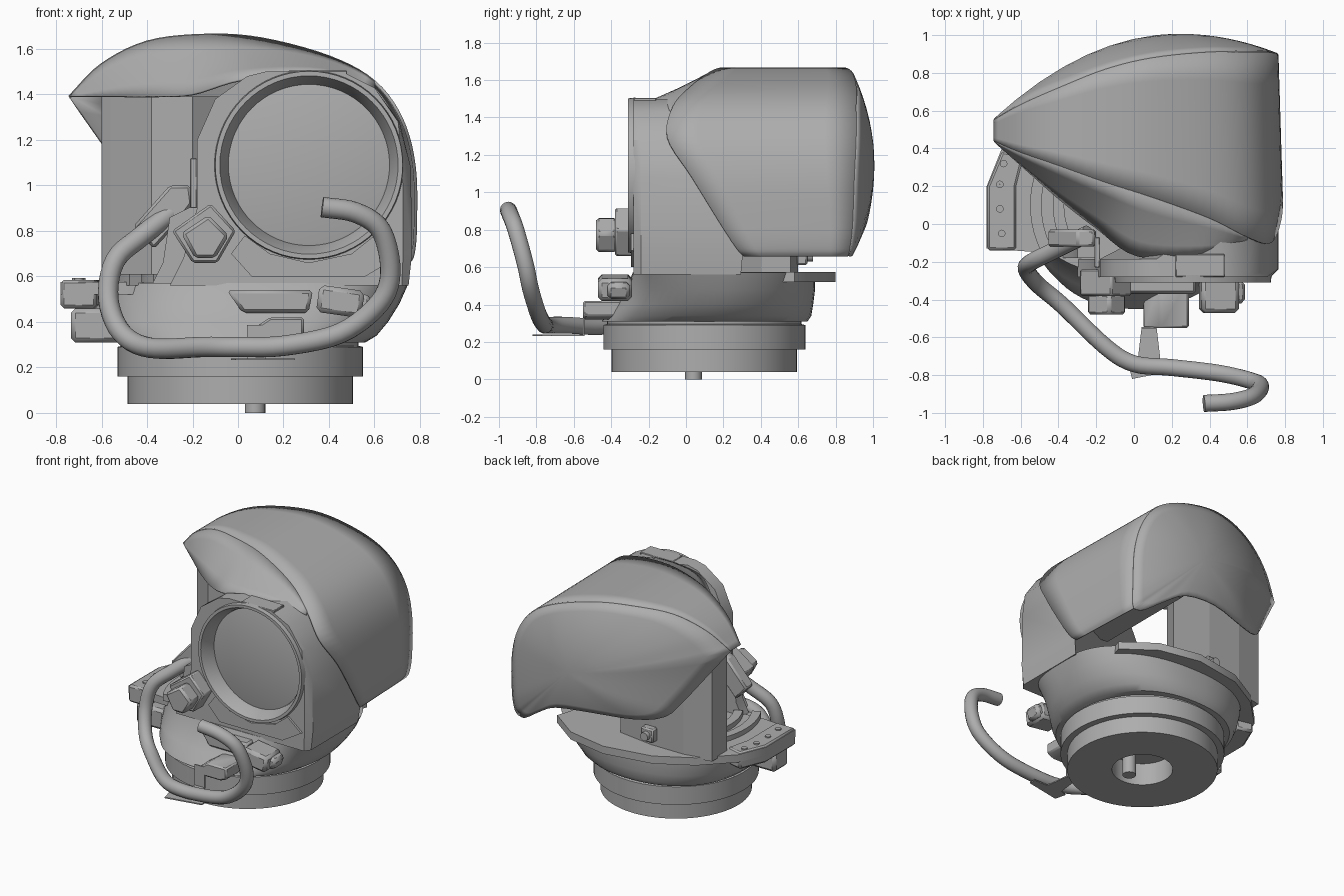
import bpy, bmesh, math
from mathutils import Vector, Matrix

if "Cube" in bpy.data.objects:
    bpy.data.objects.remove(bpy.data.objects["Cube"], do_unlink=True)

grey = bpy.data.materials.new("plain grey")
grey.use_nodes = True
grey.diffuse_color = (0.42, 0.42, 0.42, 1)
grey.node_tree.nodes["Principled BSDF"].inputs["Base Color"].default_value = (0.42, 0.42, 0.42, 1)


def finish(name, bm, angle=35, bevel=0, thick=0):
    bmesh.ops.remove_doubles(bm, verts=bm.verts, dist=0.0005)
    bmesh.ops.recalc_face_normals(bm, faces=bm.faces)
    me = bpy.data.meshes.new(name)
    bm.to_mesh(me)
    bm.free()
    me.materials.append(grey)
    ob = bpy.data.objects.new(name, me)
    bpy.context.collection.objects.link(ob)
    if thick:
        m = ob.modifiers.new("shell", "SOLIDIFY")
        m.thickness, m.offset = thick, 0
    if bevel:
        m = ob.modifiers.new("edges", "BEVEL")
        m.width, m.segments = bevel, 1
    bpy.ops.object.select_all(action="DESELECT")
    ob.select_set(True)
    bpy.context.view_layer.objects.active = ob
    bpy.ops.object.shade_smooth_by_angle(angle=math.radians(angle))
    return ob


def loft(name, rows, closed=False, caps=False, **kw):
    bm = bmesh.new()
    vs = [[bm.verts.new(p) for p in r] for r in rows]
    n = len(rows[0])
    for a, b in zip(vs, vs[1:]):
        for i in range(n if closed else n - 1):
            j = (i + 1) % n
            bm.faces.new((a[i], a[j], b[j], b[i]))
    if caps:
        bm.faces.new(vs[0])
        bm.faces.new(vs[-1])
    return finish(name, bm, **kw)


def slab(name, pts, z0, z1, **kw):
    return loft(name, [[(x, y, z) for x, y in pts] for z in (z0, z1)], True, True, **kw)


def front_slab(name, pts, y0, y1, **kw):
    return loft(name, [[(x, y, z) for x, z in pts] for y in (y0, y1)], True, True, **kw)


def block(name, loc, size, turn=0, bevel=0.02):
    bm = bmesh.new()
    bmesh.ops.create_cube(bm, size=1, matrix=Matrix.Translation(loc)
                          @ Matrix.Rotation(math.radians(turn), 4, "Y") @ Matrix.Diagonal((*size, 1)))
    return finish(name, bm, bevel=bevel)


def lathe(name, profile, centre, axis="Z", steps=64):
    rows = []
    for r, h in profile:
        ring = []
        for k in range(steps):
            a = math.tau * k / steps
            c, s = r * math.cos(a), r * math.sin(a)
            ring.append(Vector(centre) + Vector((c, s, h) if axis == "Z" else (c, h, s)))
        rows.append(ring)
    return loft(name, rows, True)


def smooth_path(pts, steps=5):
    p = [Vector(q) for q in pts]
    p = [2 * p[0] - p[1]] + p + [2 * p[-1] - p[-2]]
    out = []
    for a, b, c, d in zip(p, p[1:], p[2:], p[3:]):
        for k in range(steps):
            t = k / steps
            out.append(0.5 * (2 * b + (c - a) * t + (2 * a - 5 * b + 4 * c - d) * t ** 2
                              + (3 * b - a - 3 * c + d) * t ** 3))
    return out + [p[-2]]


# Stepped base with a central bore and a pin
lathe("base_rings", [(0.2, 0.2), (0.2, 0.04), (0.495, 0.04), (0.495, 0.16), (0.54, 0.16), (0.54, 0.29),
                     (0.52, 0.295), (0.52, 0.32), (0.001, 0.32)], (0.01, 0.098, 0))
lathe("base_bore_top", [(0.22, 0.2), (0.001, 0.2)], (0.01, 0.098, 0))
lathe("base_pin", [(0.001, 0), (0.045, 0), (0.045, 0.2)], (0.075, 0.04, 0), steps=24)


# Bowl shaped lower body, growing squarer at the front corner below the housing
def footprint(z, x0, x1, y0, y1, square):
    row = []
    for k in range(64):
        a = math.tau * k / 64
        c, s = math.cos(a), math.sin(a)
        e = square if c > 0 and s < 0 else 0.88
        px = math.copysign(abs(c) ** e, c)
        py = math.copysign(abs(s) ** e, s)
        row.append(((x0 + x1) / 2 + px * (x1 - x0) / 2, (y0 + y1) / 2 + py * (y1 - y0) / 2, z))
    return row


loft("lower_body", [footprint(0.31, -0.54, 0.56, -0.45, 0.65, 0.88), footprint(0.34, -0.57, 0.61, -0.43, 0.67, 0.85),
                    footprint(0.4, -0.59, 0.66, -0.38, 0.68, 0.78), footprint(0.48, -0.6, 0.71, -0.32, 0.69, 0.65),
                    footprint(0.57, -0.61, 0.75, -0.285, 0.69, 0.48)], True, True)

# Deck plate, side rail, arc rails and bolts
slab("deck_plate", [(-0.78, -0.13), (-0.78, 0.2), (-0.7, 0.4), (-0.5, 0.6), (-0.25, 0.74), (0.1, 0.8),
                    (0.4, 0.74), (0.62, 0.58), (0.5, 0.2), (0, -0.1), (-0.5, -0.15)], 0.52, 0.575)
slab("side_rail", [(-0.78, -0.14), (-0.78, 0.2), (-0.7, 0.39), (-0.58, 0.36), (-0.62, 0.2), (-0.62, -0.14)],
     0.46, 0.585, bevel=0.015)
block("rail_support", (-0.62, -0.04, 0.385), (0.23, 0.16, 0.15))
for n, r in enumerate((0.55, 0.43)):
    arc = [math.radians(145 + 5 * k) for k in range(14)]
    slab(f"arc_rail_{n + 1}", [(r * math.cos(a), 0.1 + r * math.sin(a)) for a in arc]
         + [((r - 0.06) * math.cos(a), 0.1 + (r - 0.06) * math.sin(a)) for a in reversed(arc)], 0.56, 0.61)
for n, (x, y) in enumerate([(-0.7, -0.05), (-0.71, 0.08), (-0.71, 0.21), (-0.69, 0.32)]):
    lathe(f"rail_bolt_{n + 1}", [(0.02, 0.58), (0.02, 0.593), (0.001, 0.593)], (x, y, 0), steps=12)

# Window housing, thin at one side and deep at the other, with a round recess
outline = [(-0.3, 0.56), (-0.24, 0.68), (-0.18, 0.9), (-0.18, 1.2), (-0.1, 1.38), (0.04, 1.48), (0.12, 1.5),
           (0.46, 1.5), (0.6, 1.43), (0.71, 1.28), (0.76, 1.08), (0.765, 0.7), (0.75, 0.56), (0.1, 0.56)]
housing = loft("window_housing", [[(x - 0.6 * max(0, x - 0.7), -0.28, z) for x, z in outline],
                                  [(x, -0.24, z) for x, z in outline],
                                  [(x, -0.185 + 0.87 * max(0, x - 0.2), z) for x, z in outline]],
               True, True, angle=32)
WIN = (0.312, 0, 1.09)
bm = bmesh.new()
bmesh.ops.create_cone(bm, cap_ends=True, segments=64, radius1=0.385, radius2=0.385, depth=0.2,
                      matrix=Matrix.Translation((WIN[0], -0.3, WIN[2])) @ Matrix.Rotation(math.pi / 2, 4, "X"))
cutter = finish("recess_cutter", bm)
cutter.hide_render = True
cut = housing.modifiers.new("recess", "BOOLEAN")
cut.object, cut.solver = cutter, "EXACT"
bpy.context.view_layer.objects.active = housing
bpy.ops.object.modifier_apply(modifier="recess")
bpy.data.objects.remove(cutter, do_unlink=True)
lathe("window_rim", [(0.352, -0.2), (0.36, -0.24), (0.392, -0.31), (0.412, -0.31), (0.417, -0.27)], WIN, "Y")
lathe("window_glass", [(0.375, -0.205), (0.345, -0.215), (0.001, -0.215)], WIN, "Y")
block("inner_barrel", (0.42, 0.45, 1.16), (0.3, 0.8, 0.48))
front_slab("lower_trim", [(-0.03, 0.7), (0.06, 0.6), (0.56, 0.6), (0.71, 0.69), (0.6, 0.78), (0.5, 0.7),
                          (0.31, 0.66), (0.14, 0.7), (0.03, 0.78)], -0.295, -0.27)
block("rim_top_tab", (0.35, -0.22, 1.495), (0.26, 0.12, 0.02), bevel=0.004)

# Faceted rear column beside the housing
slab("rear_column", [(-0.6, 0.39), (-0.6, 0.56), (-0.4, 0.6), (-0.145, 0.6), (0.13, 0.56), (0.05, 0.4),
                     (-0.2, 0.2), (-0.38, 0.2), (-0.56, 0.35)], 0.56, 1.39, angle=5)
block("column_latch", (-0.14, 0.62, 0.66), (0.1, 0.06, 0.1), bevel=0.01)
lathe("column_latch_knob", [(0.03, 0.63), (0.03, 0.68), (0.001, 0.68)], (-0.14, 0, 0.66), "Y", 16)

# Hood: arch points with front and rear depth
arch = [(-0.74, 1.39, 0.44, 0.55), (-0.6, 1.53, 0.38, 0.63), (-0.4, 1.63, 0.31, 0.72), (-0.15, 1.66, 0.22, 0.82),
        (0.1, 1.645, 0.14, 0.88), (0.4, 1.565, 0.03, 0.91), (0.6, 1.455, -0.07, 0.91), (0.72, 1.29, -0.1, 0.91),
        (0.775, 1.08, 0.03, 0.9), (0.78, 0.82, 0.19, 0.89), (0.77, 0.7, 0.27, 0.875), (0.75, 0.66, 0.31, 0.865)]
front = smooth_path([(x, f, z) for x, z, f, b in arch])
rear = smooth_path([(x - 0.03 * max(0, x), b, z) for x, z, f, b in arch])
loft("hood_arch", [[a.lerp(b, k / 6) for k in range(7)] for a, b in zip(front, rear)], angle=50, thick=0.014)

# Domed hood back with a raised lower edge
lower = smooth_path([rear[-1], (0.66, 0.885, 0.665), (0.52, 0.93, 0.76), (0.36, 0.965, 0.85), (0.1, 0.95, 0.88),
                     (-0.2, 0.86, 0.875), (-0.38, 0.78, 0.91), (-0.48, 0.72, 1.02), (-0.6, 0.64, 1.19), rear[0]], 3)
rim = rear + lower[1:-1]
hub = Vector((0.24, 1.0, 1.15))
rows = []
for k in range(9):
    t = k / 8
    rows.append([(hub.x + (p.x - hub.x) * t, hub.y + (p.y - hub.y) * t * t, hub.z + (p.z - hub.z) * t) for p in rim])
loft("hood_back", rows, True, angle=50, thick=0.014)

# Fairing between the hood lip and the housing
under = smooth_path([(-0.73, 0.43, 1.39), (-0.55, 0.27, 1.39), (-0.38, 0.12, 1.39), (-0.2, -0.02, 1.4),
                     (0.02, -0.17, 1.465), (0.35, -0.16, 1.495), (0.6, -0.08, 1.43)])
loft("hood_fairing", [[a.lerp(b, k / 4) for k in range(5)] for a, b in zip(front, under)], angle=50, thick=0.01)

# Front clamps and brackets
front_slab("upper_clamp_base", [(-0.29, 0.8), (-0.12, 0.92), (-0.01, 0.8), (-0.09, 0.66), (-0.2, 0.66)],
           -0.38, -0.24, bevel=0.01)
front_slab("upper_clamp", [(-0.25, 0.79), (-0.13, 0.87), (-0.04, 0.78), (-0.1, 0.68), (-0.19, 0.68)],
           -0.48, -0.37, bevel=0.015)
block("right_clamp", (0.45, -0.38, 0.49), (0.2, 0.18, 0.12), 8)
block("right_clamp_tip", (0.55, -0.36, 0.475), (0.06, 0.12, 0.09), 20)
front_slab("lower_clamp", [(0.05, 0.32), (0.05, 0.36), (0.14, 0.42), (0.29, 0.42), (0.29, 0.34), (0.24, 0.32)],
           -0.55, -0.3, bevel=0.01)
front_slab("front_bar", [(-0.05, 0.54), (0.02, 0.44), (0.31, 0.44), (0.33, 0.54)], -0.37, -0.25, bevel=0.015)
front_slab("cable_bracket", [(-0.46, 0.82), (-0.3, 1.0), (-0.21, 1.0), (-0.2, 0.92), (-0.26, 0.84), (-0.37, 0.72)],
           -0.12, -0.03, bevel=0.012)
front_slab("bracket_foot", [(-0.38, 0.56), (-0.33, 0.66), (-0.3, 0.86), (-0.18, 0.92), (-0.18, 0.56)], -0.18, -0.1)
block("housing_strip", (-0.195, -0.15, 1.01), (0.03, 0.16, 0.22), bevel=0.004)

# Tab under the cable
slab("cable_tab", [(0.04, -0.55), (0.12, -0.55), (0.14, -0.72), (0.25, -0.72), (0.25, -0.77), (-0.01, -0.82),
                   (-0.03, -0.74), (0.02, -0.72)], 0.232, 0.24)
block("cable_tab_riser", (0.08, -0.548, 0.31), (0.08, 0.008, 0.155), bevel=0)

# Bent cable
path = smooth_path([(-0.24, -0.05, 0.92), (-0.42, -0.14, 0.78), (-0.54, -0.2, 0.67), (-0.57, -0.24, 0.5),
                    (-0.51, -0.32, 0.35), (-0.38, -0.43, 0.285), (-0.15, -0.65, 0.29), (0, -0.74, 0.29),
                    (0.2, -0.76, 0.295), (0.45, -0.79, 0.35), (0.62, -0.83, 0.48), (0.67, -0.86, 0.62),
                    (0.63, -0.91, 0.8), (0.52, -0.94, 0.88), (0.37, -0.95, 0.905)])
rows, side = [], Vector((0, 1, 0))
for i, p in enumerate(path):
    d = (path[min(i + 1, len(path) - 1)] - path[max(i - 1, 0)]).normalized()
    side = (side - d * side.dot(d)).normalized()
    up = d.cross(side)
    rows.append([p + 0.045 * (math.cos(math.tau * k / 16) * side + math.sin(math.tau * k / 16) * up)
                 for k in range(16)])
loft("cable", rows, True, True)
